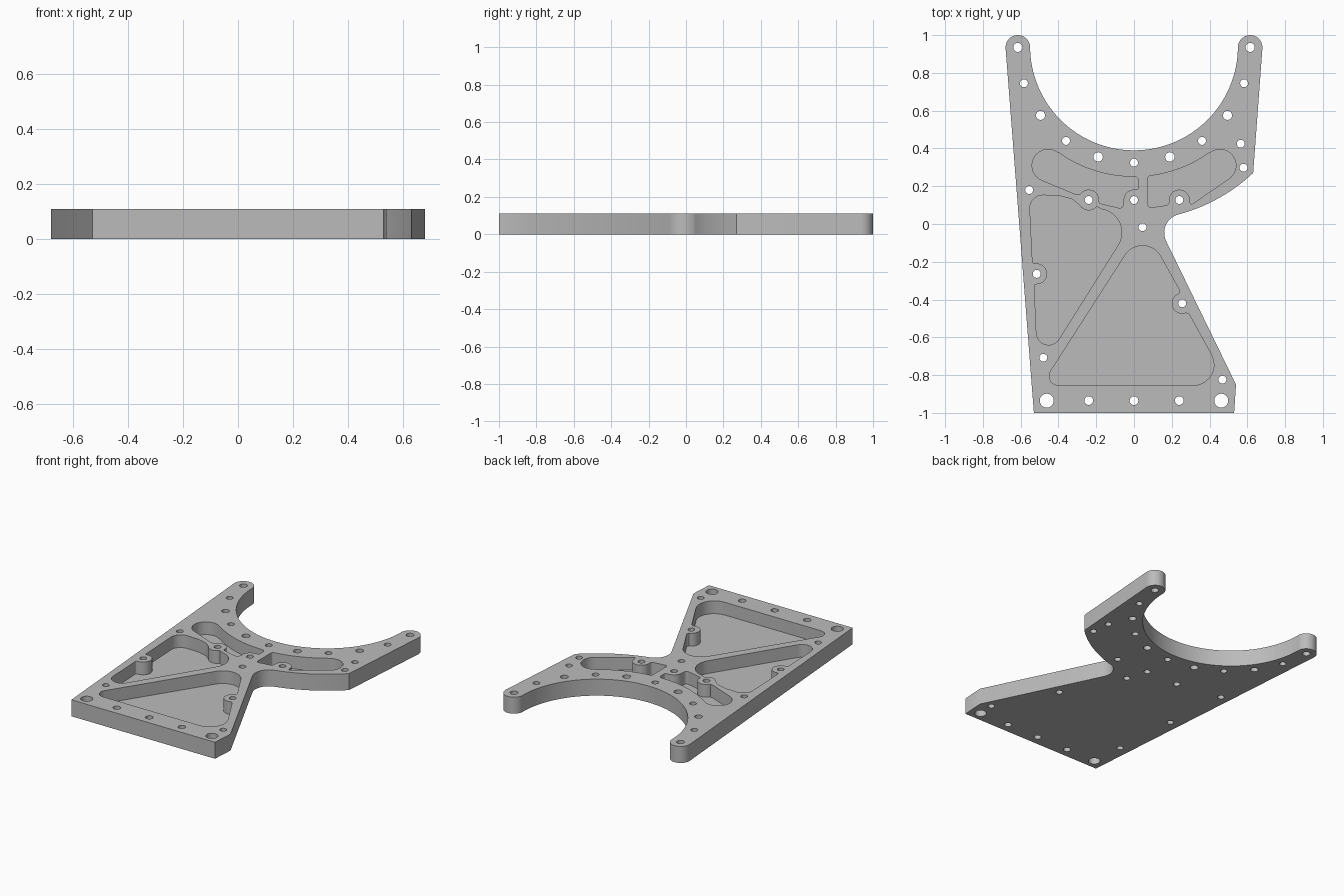
import bpy, bmesh, math
from mathutils import Vector

THICK, FLOOR = 0.11, 0.025
BOSS = 0.055
BOW_Y = 0.94

if "Cube" in bpy.data.objects:
    bpy.data.objects.remove(bpy.data.objects["Cube"])


def arc(cx, cy, r, a0, a1, n=14):
    """Points on an arc, angles in degrees."""
    angles = [math.radians(a0 + (a1 - a0) * i / n) for i in range(n + 1)]
    return [(cx + r * math.cos(a), cy + r * math.sin(a)) for a in angles]


def rounded(points, steps=7):
    """Round each corner that carries a radius (x, y, r)."""
    out = []
    for i, p in enumerate(points):
        here = Vector(p[:2])
        if len(p) == 2:
            out.append(here)
            continue
        u = Vector(points[i - 1][:2]) - here
        v = Vector(points[(i + 1) % len(points)][:2]) - here
        half = u.angle(v) / 2
        t = min(p[2] / math.tan(half), 0.48 * u.length, 0.48 * v.length)
        u.normalize()
        v.normalize()
        r = t * math.tan(half)
        center = here + (u + v).normalized() * (r / math.sin(half))
        a = here + u * t - center
        turn = a.angle_signed(here + v * t - center)
        for k in range(steps + 1):
            ang = -turn * k / steps
            c, s = math.cos(ang), math.sin(ang)
            out.append(center + Vector((a.x * c - a.y * s, a.x * s + a.y * c)))
    return out


def prisms(name, loops, z0, z1):
    """One object holding an upright prism for every loop."""
    bm = bmesh.new()
    for loop in loops:
        face = bm.faces.new([bm.verts.new((p[0], p[1], z0)) for p in loop])
        ext = bmesh.ops.extrude_face_region(bm, geom=[face])["geom"]
        for v in ext:
            if isinstance(v, bmesh.types.BMVert):
                v.co.z = z1
    bmesh.ops.remove_doubles(bm, verts=bm.verts, dist=0.0005)
    bmesh.ops.recalc_face_normals(bm, faces=bm.faces)
    mesh = bpy.data.meshes.new(name)
    bm.to_mesh(mesh)
    bm.free()
    ob = bpy.data.objects.new(name, mesh)
    bpy.context.collection.objects.link(ob)
    return ob


# Plate outline, counter-clockwise from the front left corner
outline = [(-0.53, -1), (0.53, -1), (0.54, -0.85)]
outline += arc(0.26, -0.046, 0.1, 206, 105)
outline += arc(0, BOW_Y, 0.92, -75, -46.7)
outline += arc(0.615, 0.935, 0.065, -4, 180, 20)
outline += arc(0, BOW_Y, 0.55, 0, -180, 64)
outline += arc(-0.615, 0.935, 0.065, 0, 184, 20)

# Weight-saving pockets, with bosses left standing round the holes
upper_left = arc(0, BOW_Y, 0.69, 268, 235)
upper_left += arc(-0.455, 0.31, 0.085, 54, 250)
upper_left += [(-0.315, 0.16, 0.02)]
upper_left += arc(-0.24, 0.127, BOSS, 150, 10)
upper_left += [(-0.185, 0.11, 0.02), (-0.06, 0.08, 0.03)]
upper_left += arc(0, 0.127, BOSS, 185, 90)
upper_left += [(0.025, 0.185, 0.03), (0.025, 0.25, 0.03)]

upper_right = [(0.075, 0.255, 0.015), (0.075, 0.085, 0.015), (0.18, 0.1, 0.02)]
upper_right += arc(0.24, 0.127, BOSS, 190, 0)
upper_right += [(0.3, 0.1, 0.015)]
upper_right += arc(0.455, 0.31, 0.085, -60, 126)
upper_right += arc(0, BOW_Y, 0.69, 305, 278)

side = [(-0.555, 0.155, 0.08), (-0.537, -0.21, 0.02)]
side += arc(-0.515, -0.264, BOSS, 90, -90)
side += [(-0.528, -0.322, 0.02)]
side += arc(-0.452, -0.575, 0.065, 184, 328)
side += arc(-0.19, -0.045, 0.125, -32, 80)
side += arc(-0.24, 0.127, BOSS, -40, -150)
side += [(-0.33, 0.133, 0.03), (-0.4, 0.15)]

triangle = arc(0.045, -0.225, 0.11, 27, 148)
triangle += [(-0.49, -0.855, 0.05), (0.5, -0.855, 0.11), (0.29, -0.475, 0.02)]
triangle += arc(0.255, -0.42, BOSS, -70, -250)
triangle += [(0.243, -0.355, 0.015)]

# Through holes: mirrored pairs, then singles
paired = [(0.615, 0.935, 0.024), (0.583, 0.745, 0.021), (0.495, 0.575, 0.024),
          (0.36, 0.44, 0.021), (0.19, 0.355, 0.025), (0.24, 0.127, 0.021),
          (0.462, -0.935, 0.037), (0.24, -0.935, 0.023)]
single = [(0, 0.325, 0.021), (0, 0.127, 0.021), (0, -0.935, 0.023),
          (0.565, 0.425, 0.021), (0.58, 0.298, 0.021), (-0.555, 0.18, 0.021),
          (0.045, -0.017, 0.021), (-0.515, -0.264, 0.021), (0.255, -0.42, 0.021),
          (-0.48, -0.708, 0.021), (0.468, -0.824, 0.021)]
holes = single + [(s * x, y, r) for x, y, r in paired for s in (1, -1)]
hole_loops = [arc(x, y, r, 0, 360, 24)[:-1] for x, y, r in holes]

plate = prisms("bracket_plate", [outline], 0, THICK)
pockets = prisms("pocket_cutter",
                 [rounded(p) for p in (upper_left, upper_right, side, triangle)],
                 FLOOR, THICK + 0.1)
drills = prisms("hole_cutter", hole_loops, -0.1, THICK + 0.1)

# Cut the plate, then discard the cutters
for cutter in (pockets, drills):
    cutter.hide_render = True
    mod = plate.modifiers.new(cutter.name, "BOOLEAN")
    mod.operation = "DIFFERENCE"
    mod.solver = "EXACT"
    mod.object = cutter
graph = bpy.context.evaluated_depsgraph_get()
cut_mesh = bpy.data.meshes.new_from_object(plate.evaluated_get(graph))
plate.modifiers.clear()
plate.data = cut_mesh
for cutter in (pockets, drills):
    bpy.data.objects.remove(cutter)

# Bare grey metal
metal = bpy.data.materials.new("plain grey")
metal.use_nodes = True
grey = (0.5, 0.5, 0.5, 1)
metal.diffuse_color = grey
metal.node_tree.nodes["Principled BSDF"].inputs["Base Color"].default_value = grey
plate.data.materials.clear()
plate.data.materials.append(metal)

bpy.ops.object.select_all(action="DESELECT")
plate.select_set(True)
bpy.context.view_layer.objects.active = plate
bpy.ops.object.shade_smooth_by_angle(angle=math.radians(30))
